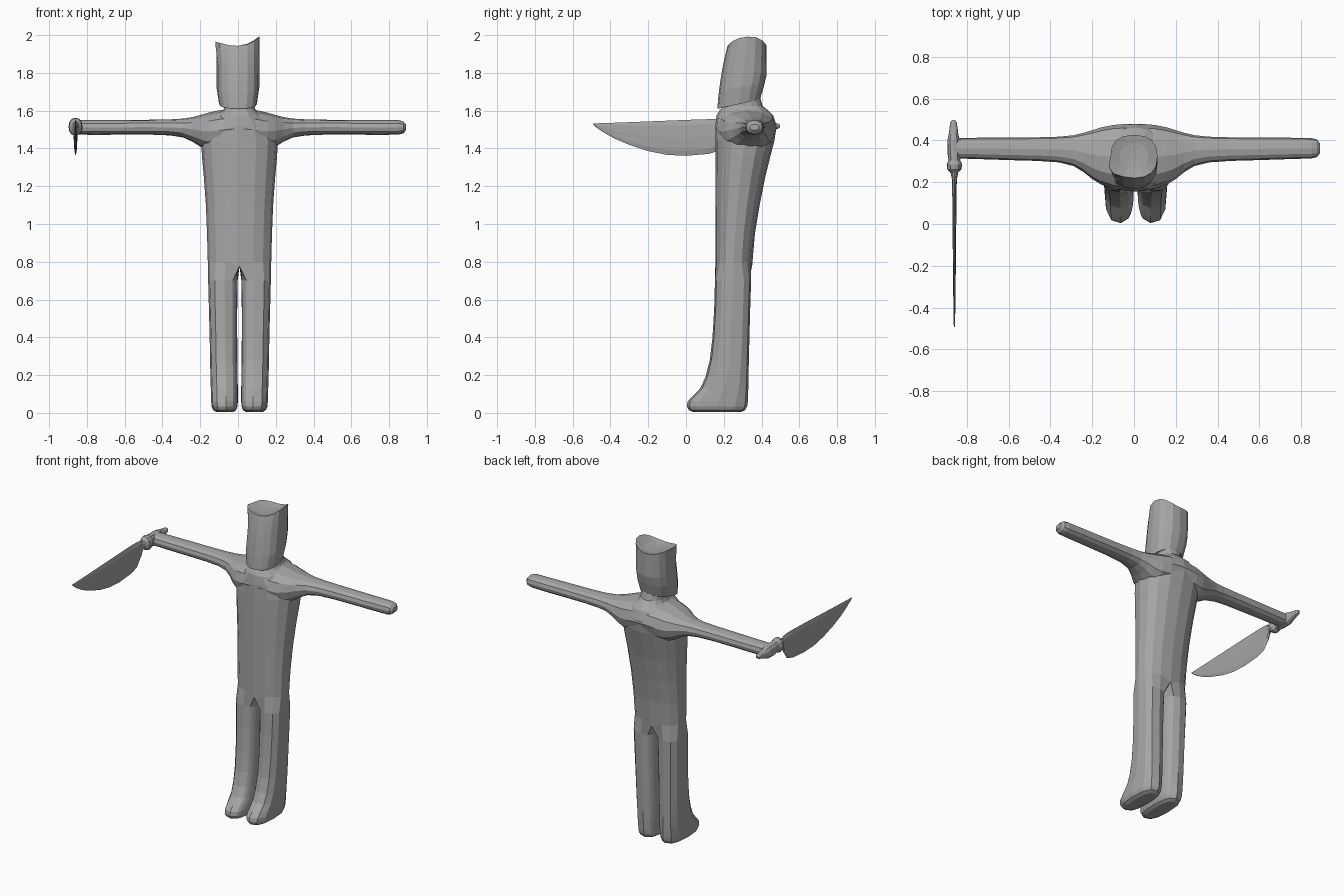
import bpy, bmesh, math

grey = bpy.data.materials.new("plain grey")
grey.diffuse_color = (0.38, 0.38, 0.38, 1)
N = 16
CX = 0.008


def power(v, e):
    return math.copysign(abs(v) ** (2 / e), v)


def oval(cu, cv, ru, rv, n=N, e=2.3):
    """Rounded outline starting at the -v side and running towards +u."""
    pts = []
    for k in range(n):
        a = 2 * math.pi * k / n
        pts.append((cu + ru * power(math.sin(a), e), cv - rv * power(math.cos(a), e)))
    return pts


def bridge(bm, a, b):
    n = len(a)
    for k in range(n):
        bm.faces.new((a[k], a[(k + 1) % n], b[(k + 1) % n], b[k]))


def add_ring(bm, pts):
    return [bm.verts.new(p) for p in pts]


def finish(bm, name):
    bmesh.ops.recalc_face_normals(bm, faces=bm.faces)
    me = bpy.data.meshes.new(name)
    bm.to_mesh(me)
    bm.free()
    me.materials.append(grey)
    ob = bpy.data.objects.new(name, me)
    bpy.context.collection.objects.link(ob)
    return ob


def loft(name, rings):
    bm = bmesh.new()
    rs = [add_ring(bm, r) for r in rings]
    for a, b in zip(rs, rs[1:]):
        bridge(bm, a, b)
    bm.faces.new(rs[0])
    bm.faces.new(rs[-1])
    return finish(bm, name)


# Torso and legs: (height, half width, front y, back y)
TORSO = [(0.80, .168, .155, .350), (0.95, .172, .155, .365), (1.10, .178, .155, .390),
         (1.25, .189, .155, .420), (1.36, .199, .155, .447), (1.44, .203, .155, .468),
         (1.52, .175, .155, .480), (1.575, .125, .162, .462), (1.605, .085, .180, .430),
         (1.625, .078, .200, .405), (1.70, .078, .205, .385)]
# Legs: (height, inner x, outer x, front y, back y)
LEGS = [(0.70, .010, .166, .153, .345), (0.55, .012, .162, .149, .340),
        (0.40, .012, .158, .140, .336), (0.28, .011, .156, .126, .333),
        (0.19, .010, .154, .103, .331), (0.13, .009, .152, .075, .330),
        (0.09, .009, .151, .035, .329), (0.06, .009, .150, .008, .328),
        (0.035, .010, .148, .004, .324), (0.015, .018, .140, .014, .314),
        (0.004, .035, .120, .040, .290)]
bm = bmesh.new()
rs = [add_ring(bm, [(x, y, z) for x, y in oval(CX, (f + b) / 2, w, (b - f) / 2)])
      for z, w, f, b in TORSO]
for a, b in zip(rs, rs[1:]):
    bridge(bm, a, b)
bm.faces.new(rs[-1])

hip = rs[0]
back, front = hip[8].co, hip[0].co
hip[0].co.z = hip[8].co.z = 0.775
crotch = [bm.verts.new(back.lerp(front, i / 8)) for i in range(1, 8)]
for side in (1, -1):
    prev = [hip[(side * k) % N] for k in range(9)] + crotch
    for z, x0, x1, f, b in LEGS:
        pts = []
        for k in range(N):
            a = math.radians(-35 + k * 250 / 8 if k <= 8 else 215 + (k - 8) * 110 / 8)
            x = (x0 + x1) / 2 + (x1 - x0) / 2 * power(math.sin(a), 2.6)
            y = (f + b) / 2 - (b - f) / 2 * power(math.cos(a), 2.6)
            pts.append((CX + side * x, y, z))
        cur = add_ring(bm, pts)
        bridge(bm, prev, cur)
        prev = cur
    bm.faces.new(prev)
finish(bm, "body_and_legs")

# Shoulders and both arms: (x, front y, back y, bottom z, top z)
ARM = [(0.04, .158, .479, 1.40, 1.606), (0.10, .168, .474, 1.39, 1.602),
       (0.155, .188, .463, 1.39, 1.590), (0.20, .215, .449, 1.41, 1.577),
       (0.24, .248, .437, 1.435, 1.566), (0.29, .278, .425, 1.458, 1.558),
       (0.36, .295, .418, 1.469, 1.554), (0.46, .302, .415, 1.473, 1.552),
       (0.60, .306, .414, 1.473, 1.551), (0.75, .311, .413, 1.472, 1.550),
       (0.85, .314, .411, 1.473, 1.550), (0.875, .320, .405, 1.480, 1.543),
       (0.89, .338, .387, 1.496, 1.528)]
span = [(-r[0],) + r[1:] for r in reversed(ARM)] + ARM
loft("shoulders_and_arms",
     [[(x, y, z) for y, z in oval((f + b) / 2, (lo + hi) / 2, (b - f) / 2, (hi - lo) / 2, 12)]
      for x, f, b, lo, hi in span])


# Head: a tapering sleeve with a tilted base and a saddle-shaped crown
def head_ring(t, grow=1.0, drop=0.0):
    f = .166 + .022 * t + .032 * t * t
    b = .392 + .035 * min(1, t * 2.5)
    w = (.100 + .013 * min(1, t * 4)) * grow
    pts = []
    for x, y in oval(0, (f + b) / 2, w, (b - f) / 2 * grow, N, 2.4):
        base = 1.61 + .22 * (y - .166)
        if x > 0:
            crown = 1.943 + .055 * (x / .112) ** 2 * (0.75 + (y - f) * 1.2)
        else:
            crown = 1.943 + .018 * (x / .112) ** 2
        crown -= drop
        # front corner pulled out to a point
        pull = max(0, t - .7) / .3 * math.exp(-((x + .11) ** 2 + (y - .25) ** 2) / .0012) * grow
        pts.append((x - .026 * pull, y - .008 * pull, base + (crown - base) * t + .012 * pull))
    return pts


loft("head", [head_ring(0, .75)] + [head_ring(t) for t in (0, .08, .25, .45, .65, .82, .92, 1)]
     + [head_ring(1, .6, .006), head_ring(1, .2, .008)])

# Hand gripping the knife, lofted along y: (y, x centre, z centre, x radius, z radius)
HAND = [(.215, -.860, 1.515, .012, .022), (.245, -.860, 1.515, .018, .028),
        (.262, -.860, 1.515, .034, .044), (.285, -.860, 1.515, .037, .047),
        (.305, -.860, 1.515, .028, .040), (.34, -.862, 1.512, .031, .041),
        (.40, -.864, 1.512, .030, .038), (.43, -.864, 1.513, .023, .028),
        (.46, -.864, 1.516, .019, .020), (.485, -.864, 1.518, .016, .015),
        (.497, -.864, 1.518, .008, .007)]
loft("hand_and_handle",
     [[(x, y, z) for x, z in oval(cx, cz, rx, rz, 12)] for y, cx, cz, rx, rz in HAND])

# Knife blade: (y, bottom z, top z, half thickness)
BLADE = [(.235, 1.495, 1.535, .012), (.215, 1.44, 1.55, .012), (.18, 1.39, 1.555, .011),
         (.12, 1.371, 1.555, .010), (0, 1.361, 1.551, .009), (-.1, 1.366, 1.547, .008),
         (-.2, 1.386, 1.543, .007), (-.3, 1.419, 1.539, .006), (-.38, 1.453, 1.536, .005),
         (-.44, 1.487, 1.534, .004), (-.475, 1.512, 1.533, .004), (-.492, 1.527, 1.532, .002)]
loft("knife_blade",
     [[(x, y, z) for x, z in oval(-.860, (lo + hi) / 2, t, (hi - lo) / 2, 8, 2)]
      for y, lo, hi, t in BLADE])
